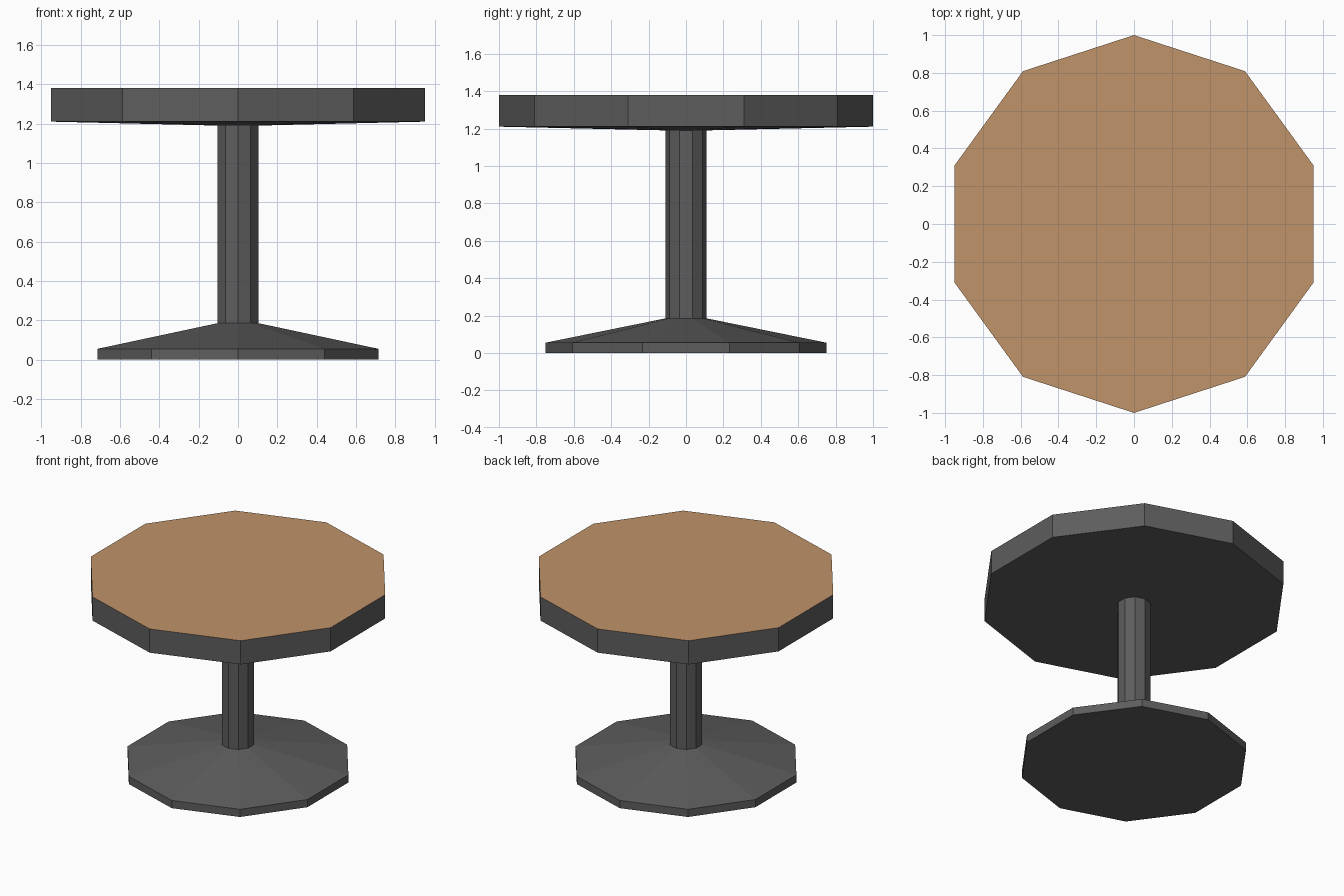
import bpy, bmesh, math

if "Cube" in bpy.data.objects:
    bpy.data.objects.remove(bpy.data.objects["Cube"])

SIDES = 10


def material(name, rgb):
    m = bpy.data.materials.new(name)
    m.diffuse_color = (*rgb, 1)
    m.use_nodes = True
    m.node_tree.nodes["Principled BSDF"].inputs["Base Color"].default_value = m.diffuse_color
    return m


metal = material("dark_grey", (0.11, 0.11, 0.11))
wood = material("tan_wood", (0.53, 0.295, 0.142))


def lathe(name, profile, cap_bottom=False, cap_top=False):
    """Ten-sided solid from (radius, z) points, listed bottom to top."""
    bm = bmesh.new()
    rings = []
    for r, z in profile:
        angles = [math.pi / 2 + 2 * math.pi * i / SIDES for i in range(SIDES)]
        rings.append([bm.verts.new((r * math.cos(a), r * math.sin(a), z)) for a in angles])
    for low, high in zip(rings, rings[1:]):
        for i in range(SIDES):
            j = (i + 1) % SIDES
            bm.faces.new((low[i], low[j], high[j], high[i]))
    if cap_bottom:
        bm.faces.new(rings[0][::-1])
    if cap_top:
        bm.faces.new(rings[-1]).material_index = 1  # wooden top face
    me = bpy.data.meshes.new(name)
    bm.to_mesh(me)
    bm.free()
    me.materials.append(metal)
    me.materials.append(wood)
    ob = bpy.data.objects.new(name, me)
    bpy.context.collection.objects.link(ob)
    return ob


# Foot: short rim, then a shallow cone up to the column
lathe("base", [(0.75, 0), (0.75, 0.055), (0.11, 0.185)], cap_bottom=True)

# Central column
lathe("column", [(0.11, 0.185), (0.11, 1.19)])

# Tabletop: slightly sloped underside, thick rim, wooden surface
lathe("tabletop", [(0.11, 1.19), (1.0, 1.21), (1.0, 1.38)], cap_top=True)
